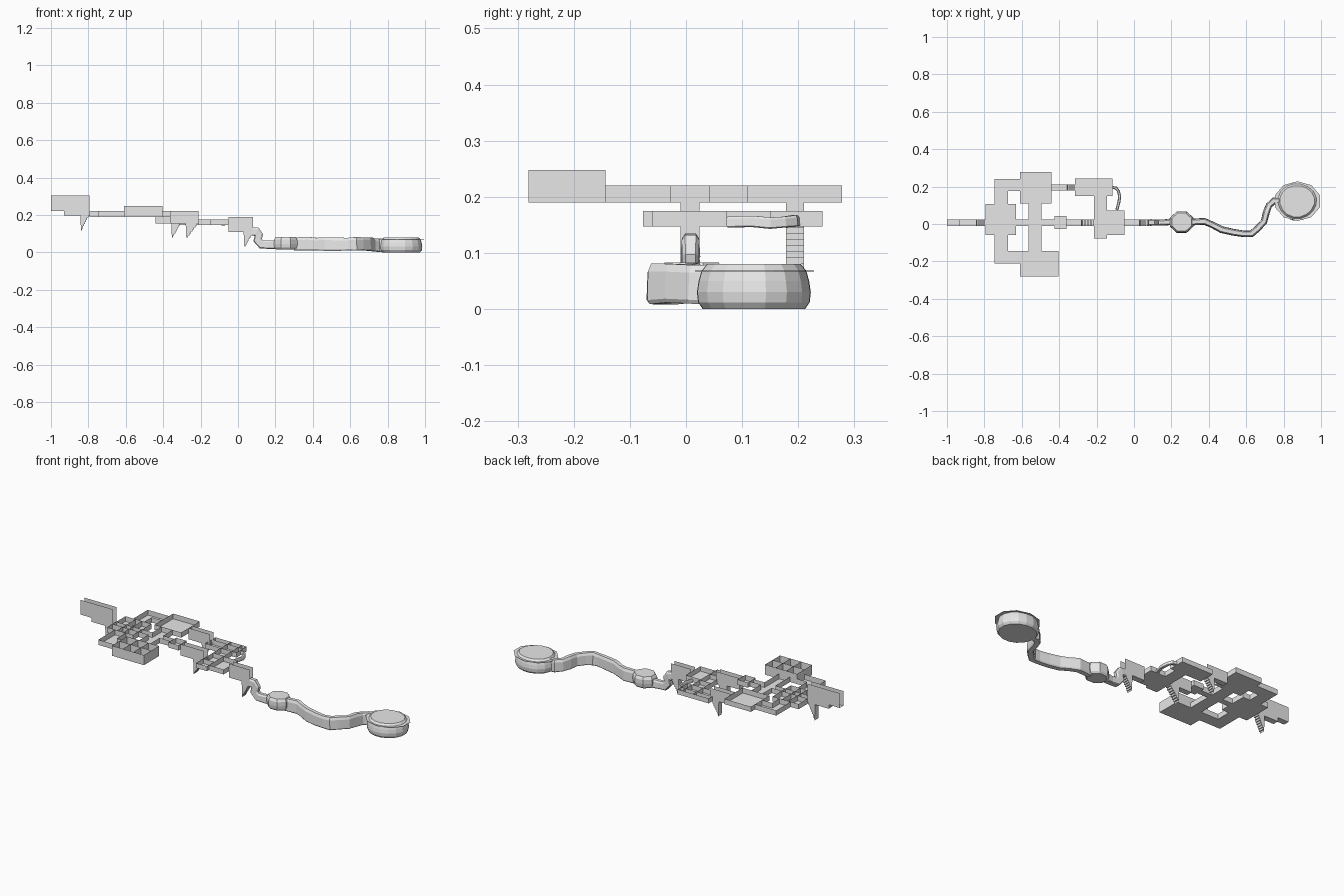
import bpy, bmesh, math
from mathutils import Vector

cube = bpy.data.objects.get("Cube")
if cube:
    bpy.data.objects.remove(cube)

stone = bpy.data.materials.new("grey stone")
stone.use_nodes = True
stone.diffuse_color = (0.8, 0.8, 0.8, 1)
stone.node_tree.nodes["Principled BSDF"].inputs["Base Color"].default_value = (0.8, 0.8, 0.8, 1)


def build(name, polys):
    """Join polygons given as lists of points into one object."""
    bm = bmesh.new()
    for poly in polys:
        bm.faces.new([bm.verts.new(p) for p in poly])
    bmesh.ops.remove_doubles(bm, verts=bm.verts, dist=0.0005)
    bmesh.ops.recalc_face_normals(bm, faces=bm.faces)
    mesh = bpy.data.meshes.new(name)
    bm.to_mesh(mesh)
    bm.free()
    mesh.materials.append(stone)
    obj = bpy.data.objects.new(name, mesh)
    bpy.context.collection.objects.link(obj)
    return obj


def wall(a, b, z0, z1):
    return [(*a, z0), (*b, z0), (*b, z1), (*a, z1)]


def tray(name, x0, x1, y0, y1, z0, z1, gaps="", xs=(), ys=()):
    """Open-topped room: floor, outer walls except the gaps, and dividers."""
    sides = {"S": ((x0, y0), (x1, y0)), "E": ((x1, y0), (x1, y1)),
             "N": ((x1, y1), (x0, y1)), "W": ((x0, y1), (x0, y0))}
    polys = [[(x0, y0, z0), (x1, y0, z0), (x1, y1, z0), (x0, y1, z0)]]
    polys += [wall(*ends, z0, z1) for side, ends in sides.items() if side not in gaps]
    polys += [wall((x, y0), (x, y1), z0, z1) for x in xs]
    polys += [wall((x0, y), (x1, y), z0, z1) for y in ys]
    build(name, polys)


def stairway(name, y0, y1, top, x0, x1, ledge, floor, foot_x, foot_z, head_z, steps=8):
    """Tall narrow passage whose underside ends in a steep stepped wedge."""
    low = list(ledge) + [(foot_x, floor), (foot_x + 0.004, foot_z)]
    px, pz = low[-1]
    for i in range(1, steps + 1):
        x = px + (x1 - px) * i / steps
        z = pz + (head_z - pz) * i / steps
        low += [(low[-1][0], z), (x, z)]
    outline = low + [(x1, top), (x0, top)]
    polys = [[(x, y, z) for x, z in outline] for y in (y0, y1)]
    polys += [[(*a[:1], y0, a[1]), (b[0], y0, b[1]), (b[0], y1, b[1]), (a[0], y1, a[1])]
              for a, b in zip(low, low[1:]) if a != b]
    build(name, polys)


def tunnel(name, path, width, height):
    """Sweep a chamfered rectangular section along a path, ends open."""
    path = [Vector(p) for p in path]
    section = [(-1, -0.8), (-0.75, -1), (0.75, -1), (1, -0.8),
               (0.9, 0.6), (0.55, 1), (-0.55, 1), (-0.9, 0.6)]
    rings = []
    for i, p in enumerate(path):
        run = (path[min(i + 1, len(path) - 1)] - path[max(i - 1, 0)]).normalized()
        side = Vector((-run.y, run.x, 0))
        side = side.normalized() if side.length > 0.05 else Vector((0, 1, 0))
        up = run.cross(side)
        wobble = 1 + 0.04 * math.sin(i * 2.3)
        rings.append([p + side * u * width * wobble / 2 + up * v * height * wobble / 2
                      for u, v in section])
    n = len(section)
    build(name, [[a[j], a[(j + 1) % n], b[(j + 1) % n], b[j]]
                 for a, b in zip(rings, rings[1:]) for j in range(n)])


def cavern(name, cx, cy, rx, ry, profile, sides, rough=0.0):
    """Stack of rings of (scale, height), closed by flat caps."""
    rings = []
    for s, z in profile:
        rings.append([])
        for j in range(sides):
            t = 2 * math.pi * (j + 0.5) / sides
            k = s * (1 + rough * math.sin(3 * t + 0.6))
            rings[-1].append((cx + rx * k * math.cos(t), cy + ry * k * math.sin(t), z))
    polys = [[a[j], a[(j + 1) % sides], b[(j + 1) % sides], b[j]]
             for a, b in zip(rings, rings[1:]) for j in range(sides)]
    build(name, polys + [rings[0], rings[-1]])


# Upper level rooms
LO, HI = 0.19, 0.22
tray("entry_hall", -0.795, -0.63, -0.06, 0.108, LO, HI, xs=(-0.73, -0.69), ys=(-0.01, 0.024))
tray("north_chamber", -0.61, -0.44, 0.11, 0.278, LO, HI)
tray("south_chamber", -0.61, -0.405, -0.281, -0.1435, LO, 0.248,
     xs=(-0.54, -0.472), ys=(-0.212,))

# Upper level passages
tray("north_passage", -0.745, -0.675, 0.108, 0.176, LO, HI, "NS")
tray("north_corner", -0.745, -0.675, 0.176, 0.24, LO, HI, "SE")
tray("north_link", -0.675, -0.61, 0.176, 0.24, LO, HI, "WE")
tray("south_passage", -0.745, -0.675, -0.1435, -0.06, LO, HI, "NS")
tray("south_corner", -0.745, -0.675, -0.212, -0.1435, LO, HI, "NE")
tray("south_link", -0.675, -0.61, -0.212, -0.1435, LO, HI, "WE")
tray("west_link", -0.63, -0.565, -0.01, 0.024, LO, HI, "WE")
tray("cross_north", -0.565, -0.495, 0.024, 0.11, LO, HI, "NS")
tray("crossing", -0.565, -0.495, -0.01, 0.024, LO, HI, "NSEW")
tray("cross_south", -0.565, -0.495, -0.1435, -0.01, LO, HI, "NS")
tray("east_link", -0.495, -0.425, -0.01, 0.024, LO, HI, "WE")
tray("east_lobby", -0.425, -0.36, -0.028, 0.042, LO, HI)

# Stairways joining the levels
stairway("entrance_stairs", -0.01, 0.024, 0.305, -1.0, -0.795,
         [(-1.0, 0.22), (-0.93, 0.22), (-0.93, 0.197), (-0.865, 0.197)], 0.197, -0.843, 0.105, 0.197)
stairway("north_stairs", 0.178, 0.21, HI, -0.44, -0.305,
         [(-0.44, 0.195), (-0.44, 0.155)], 0.155, -0.357, 0.07, 0.155)
stairway("middle_stairs", -0.01, 0.024, HI, -0.36, -0.21,
         [(-0.36, 0.195), (-0.36, 0.155)], 0.155, -0.28, 0.07, 0.155)
stairway("lower_stairs", -0.01, 0.024, 0.19, -0.05, 0.08,
         [(-0.05, 0.15), (-0.05, 0.11)], 0.11, 0.03, 0.02, 0.1)

# Middle level rooms and passages
LO, HI = 0.147, 0.175
tray("northeast_chamber", -0.315, -0.115, 0.15, 0.243, LO, HI, xs=(-0.215, -0.145), ys=(0.21,))
tray("northeast_passage", -0.215, -0.145, 0.024, 0.15, LO, HI, "NS", ys=(0.08,))
tray("southeast_chamber", -0.215, -0.145, -0.077, 0.024, LO, HI, "N", ys=(-0.01,))
tray("east_chamber", -0.145, -0.05, -0.06, 0.073, LO, HI)
tunnel("side_tunnel", [(-0.115, 0.195, 0.157), (-0.095, 0.192, 0.157), (-0.083, 0.175, 0.155),
                       (-0.077, 0.15, 0.153), (-0.08, 0.12, 0.156), (-0.092, 0.075, 0.155)],
       0.016, 0.02)

# Cave tunnels
tunnel("descent_tunnel", [(0.075, 0.008, 0.112), (0.1, 0.008, 0.11), (0.112, 0.008, 0.095),
                          (0.105, 0.008, 0.065), (0.125, 0.008, 0.043), (0.16, 0.008, 0.041),
                          (0.2, 0.012, 0.041)], 0.034, 0.046)
tunnel("winding_tunnel", [(0.3, 0.01, 0.045), (0.377, 0.014, 0.046), (0.42, -0.005, 0.044),
                          (0.468, -0.03, 0.044), (0.53, -0.044, 0.043), (0.59, -0.053, 0.044),
                          (0.628, -0.052, 0.045), (0.66, -0.025, 0.046), (0.695, 0.013, 0.044),
                          (0.707, 0.06, 0.043), (0.722, 0.1, 0.04), (0.75, 0.125, 0.038),
                          (0.78, 0.125, 0.038)], 0.036, 0.07)

# Caverns
cavern("small_cavern", 0.255, 0.01, 0.068, 0.062,
       [(0.82, 0.016), (0.96, 0.026), (1.0, 0.045), (0.98, 0.068), (0.84, 0.083)], 8)
cavern("great_cavern", 0.872, 0.122, 0.114, 0.103,
       [(0.9, 0.0), (0.98, 0.012), (1.0, 0.03), (0.97, 0.05), (0.92, 0.068), (0.82, 0.08)], 16, 0.015)
cavern("great_cavern_rim", 0.874, 0.122, 0.126, 0.106, [(1.0, 0.067), (1.0, 0.069)], 10)
